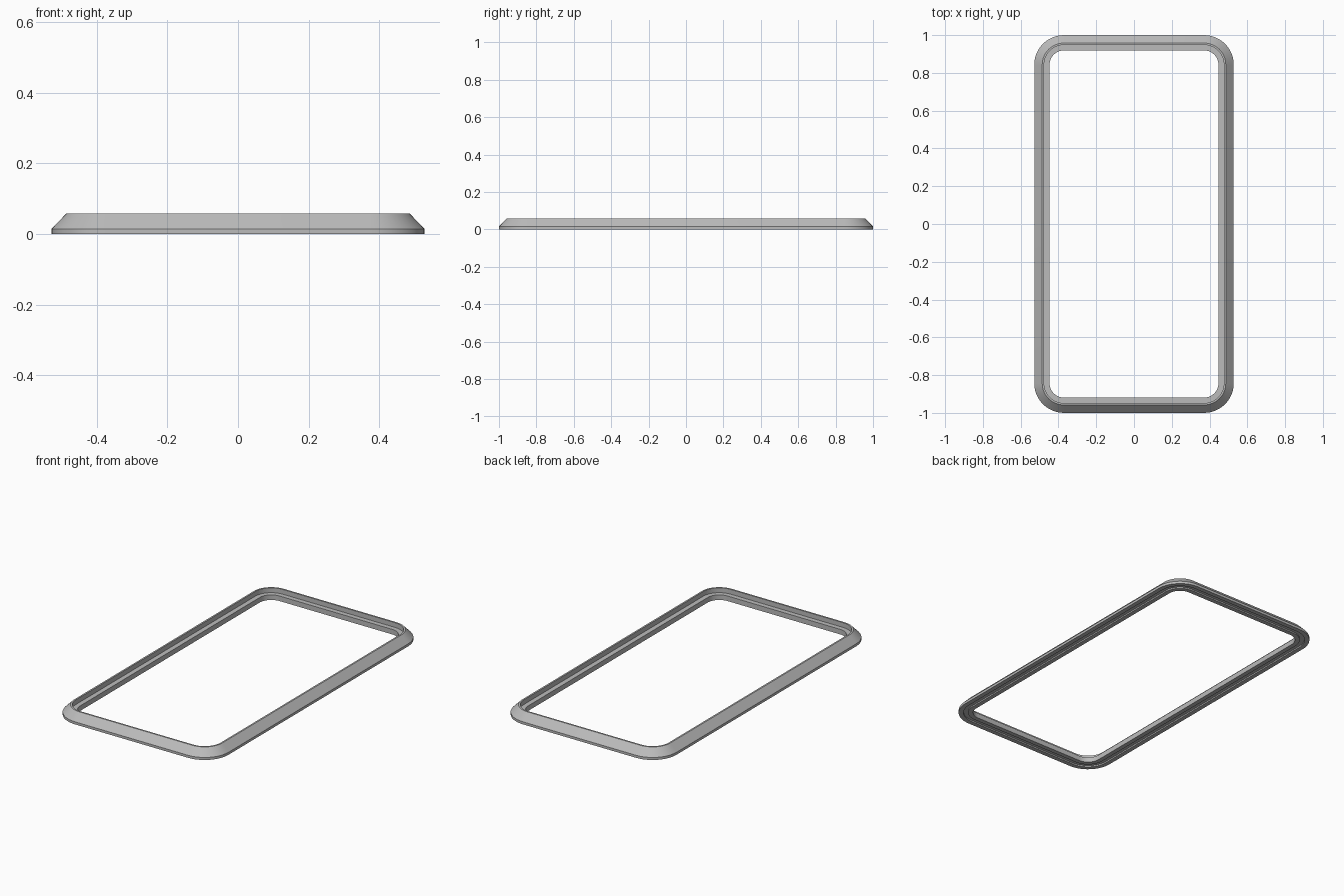
import bpy, bmesh, math

if "Cube" in bpy.data.objects:
    bpy.data.objects.remove(bpy.data.objects["Cube"])

HALF_X, HALF_Y, RADIUS = 0.528, 1.0, 0.157
STEPS = 12  # segments per rounded corner

# Frame cross-section: (inset from the outer edge, height)
profile = [
    (0.000, 0.000), (0.000, 0.015),   # outer foot
    (0.042, 0.058), (0.052, 0.058),   # sloped face and narrow rim
    (0.052, 0.030), (0.081, 0.030),   # inner ledge
    (0.081, 0.000),                   # opening wall
    (0.054, 0.000), (0.054, 0.008),   # groove on the underside
    (0.027, 0.008), (0.027, 0.000),
]


def rounded_loop(inset):
    """Points of a rounded rectangle, inset with concentric corners."""
    r = RADIUS - inset
    points = []
    for corner, (sx, sy) in enumerate([(1, 1), (-1, 1), (-1, -1), (1, -1)]):
        for i in range(STEPS + 1):
            a = math.pi / 2 * (corner + i / STEPS)
            points.append((sx * (HALF_X - RADIUS) + r * math.cos(a),
                           sy * (HALF_Y - RADIUS) + r * math.sin(a)))
    return points


# Sweep the cross-section round the rectangle
bm = bmesh.new()
rings = [[bm.verts.new((x, y, z)) for x, y in rounded_loop(inset)]
         for inset, z in profile]
for k, ring in enumerate(rings):
    above = rings[(k + 1) % len(rings)]
    n = len(ring)
    for i in range(n):
        j = (i + 1) % n
        bm.faces.new((ring[i], ring[j], above[j], above[i]))
bmesh.ops.recalc_face_normals(bm, faces=bm.faces)

mesh = bpy.data.meshes.new("bezel_frame")
bm.to_mesh(mesh)
bm.free()
frame = bpy.data.objects.new("bezel_frame", mesh)
bpy.context.collection.objects.link(frame)

grey = bpy.data.materials.new("grey")
grey.diffuse_color = (0.5, 0.5, 0.5, 1)
grey.use_nodes = True
grey.node_tree.nodes["Principled BSDF"].inputs["Base Color"].default_value = grey.diffuse_color
mesh.materials.append(grey)

# Smooth corners, crisp profile edges
bpy.context.view_layer.objects.active = frame
frame.select_set(True)
bpy.ops.object.shade_smooth_by_angle(angle=math.radians(30))
